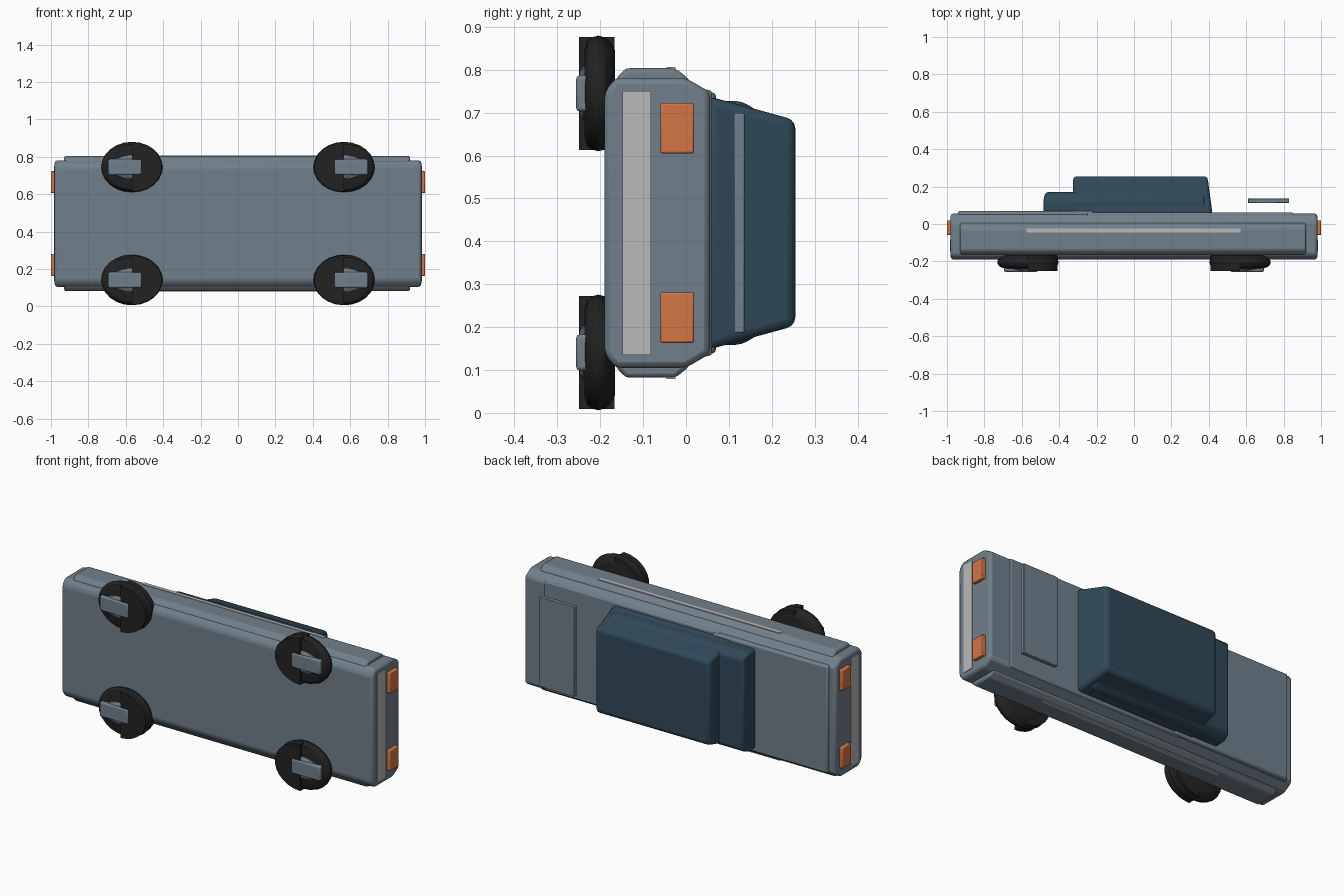
import bpy, bmesh, math
from mathutils import Vector

if "Cube" in bpy.data.objects:
    bpy.data.objects.remove(bpy.data.objects["Cube"])

ZC = 0.443  # middle of the car's width, which runs along z


def material(name, r, g, b):
    m = bpy.data.materials.new(name)
    m.diffuse_color = (r, g, b, 1)
    m.use_nodes = True
    m.node_tree.nodes["Principled BSDF"].inputs["Base Color"].default_value = m.diffuse_color
    return m


SLATE = material("slate_paint", 0.165, 0.215, 0.258)
GLASS = material("dark_blue", 0.03, 0.066, 0.098)
RUBBER = material("black_rubber", 0.016, 0.016, 0.016)
TRIM = material("light_trim", 0.49, 0.49, 0.50)
LAMP = material("orange_lamp", 0.66, 0.18, 0.06)


def finish(name, bm, mat, bevel=0, segments=2):
    bmesh.ops.recalc_face_normals(bm, faces=bm.faces)
    me = bpy.data.meshes.new(name)
    bm.to_mesh(me)
    bm.free()
    me.materials.append(mat)
    ob = bpy.data.objects.new(name, me)
    bpy.context.collection.objects.link(ob)
    if bevel:
        mod = ob.modifiers.new("bevel", 'BEVEL')
        mod.width, mod.segments = bevel, segments
        mod.limit_method = 'ANGLE'
        mod.angle_limit = math.radians(25)
    bpy.context.view_layer.objects.active = ob
    ob.select_set(True)
    bpy.ops.object.shade_smooth_by_angle(angle=math.radians(30))
    ob.select_set(False)
    return ob


def loft(name, rings, mat, bevel=0, segments=2):
    """Skin a list of equal rings and cap both ends."""
    bm = bmesh.new()
    vs = [[bm.verts.new(p) for p in ring] for ring in rings]
    n = len(vs[0])
    for a, b in zip(vs, vs[1:]):
        for i in range(n):
            bm.faces.new((a[i], a[(i + 1) % n], b[(i + 1) % n], b[i]))
    bm.faces.new(vs[0])
    bm.faces.new(vs[-1])
    return finish(name, bm, mat, bevel, segments)


def rect(x0, x1, y, hz):
    """Rectangle across the car at one height, hz to either side."""
    return [(x0, y, ZC - hz), (x1, y, ZC - hz), (x1, y, ZC + hz), (x0, y, ZC + hz)]


def box(name, x, y, z, mat, bevel=0, segments=2):
    rings = [[(x[0], h, z[0]), (x[1], h, z[0]), (x[1], h, z[1]), (x[0], h, z[1])] for h in y]
    return loft(name, rings, mat, bevel, segments)


# Main body: faceted cross-section swept along the length
half = [(-0.19, 0.305), (-0.165, 0.338), (0.0, 0.338), (0.056, 0.305)]
section = [(y, ZC + z) for y, z in half] + [(y, ZC - z) for y, z in reversed(half)]
loft("body", [[(x, y, z) for y, z in section] for x in (-0.98, 0.98)], SLATE, 0.014)

# Raised flanks, bonnet and boot lid
loft("flanks", [[(x, y, ZC + s * z) for y, z, s in
                 ((-0.165, 0.335, 1), (-0.14, 0.361, 1), (-0.025, 0.361, 1), (0.008, 0.335, 1),
                  (0.008, 0.335, -1), (-0.025, 0.361, -1), (-0.14, 0.361, -1), (-0.165, 0.335, -1))]
                for x in (-0.93, 0.92)], SLATE, 0.01)
loft("bonnet", [rect(-0.945, -0.19, 0.03, 0.31), rect(-0.94, -0.22, 0.07, 0.303)], SLATE, 0.008)
loft("boot_lid", [rect(-0.25, 0.86, 0.03, 0.315), rect(-0.25, 0.85, 0.061, 0.308)], SLATE, 0.006)

# Cabin with its stepped windscreen base
loft("cabin", [rect(-0.33, 0.42, 0.05, 0.296), rect(-0.325, 0.393, 0.255, 0.24)], GLASS, 0.02, 3)
loft("windscreen_base", [rect(-0.483, 0.38, 0.05, 0.285), rect(-0.483, 0.38, 0.13, 0.284),
                         rect(-0.475, 0.37, 0.17, 0.26)], GLASS, 0.014, 2)

# Floating rear wing
box("rear_wing", (0.61, 0.83), (0.112, 0.136), (0.187, 0.699), SLATE, 0.003)

# Bumper strips, lamps and side strips
for end in (-1, 1):
    label = "front" if end < 0 else "rear"
    xs = sorted((end * 0.975, end * 0.984))
    box(label + "_bumper_strip", xs, (-0.148, -0.082), (0.135, 0.751), TRIM)
    xs = sorted((end * 0.97, end * 1.0))
    for s in (-1, 1):
        c = ZC + s * 0.221
        box(label + "_lamp", xs, (-0.06, 0.019), (c - 0.059, c + 0.059), LAMP, 0.005)
for s in (-1, 1):
    zs = sorted((ZC + s * 0.357, ZC + s * 0.364))
    box("side_strip", (-0.575, 0.57), (-0.045, -0.025), zs, TRIM)


def oval(cx, cz, y, rx, rz, a0=0.0, a1=2 * math.pi, n=24, sx=1):
    """Oval ring, or part of one, in the plane of the wheel."""
    full = a1 - a0 > 6
    return [(cx + sx * rx * math.cos(a0 + (a1 - a0) * i / (n if full else n - 1)), y,
             cz + rz * math.sin(a0 + (a1 - a0) * i / (n if full else n - 1))) for i in range(n)]


# Wheels: rounded oval tyre, flat half tread on the inner side, domed hub and bar
for sx in (-1, 1):
    for sz in (-1, 1):
        cx, cz = sx * 0.567, ZC + sz * 0.302
        tyre = [(-0.237, 0.125, 0.100), (-0.23, 0.148, 0.122), (-0.218, 0.160, 0.131),
                (-0.205, 0.164, 0.135), (-0.19, 0.160, 0.131), (-0.178, 0.146, 0.12),
                (-0.165, 0.120, 0.1)]
        loft("tyre", [oval(cx, cz, y, rx, rz) for y, rx, rz in tyre], RUBBER)
        loft("inner_tread", [oval(cx, cz, y, 0.16, 0.132, math.pi / 2, 1.5 * math.pi, 14, sx)
                             for y in (-0.25, -0.167)], RUBBER)
        hub = [(-0.225, 0.125, 0.068), (-0.24, 0.115, 0.062), (-0.248, 0.08, 0.05)]
        loft("hub", [oval(cx, cz, y, rx, rz, -math.pi / 2, math.pi / 2, 14, sx)
                     for y, rx, rz in hub], SLATE)
        xs = sorted((sx * 0.515, sx * 0.695))
        box("hub_bar", xs, (-0.256, -0.2), (cz - 0.042, cz + 0.042), SLATE, 0.008)
